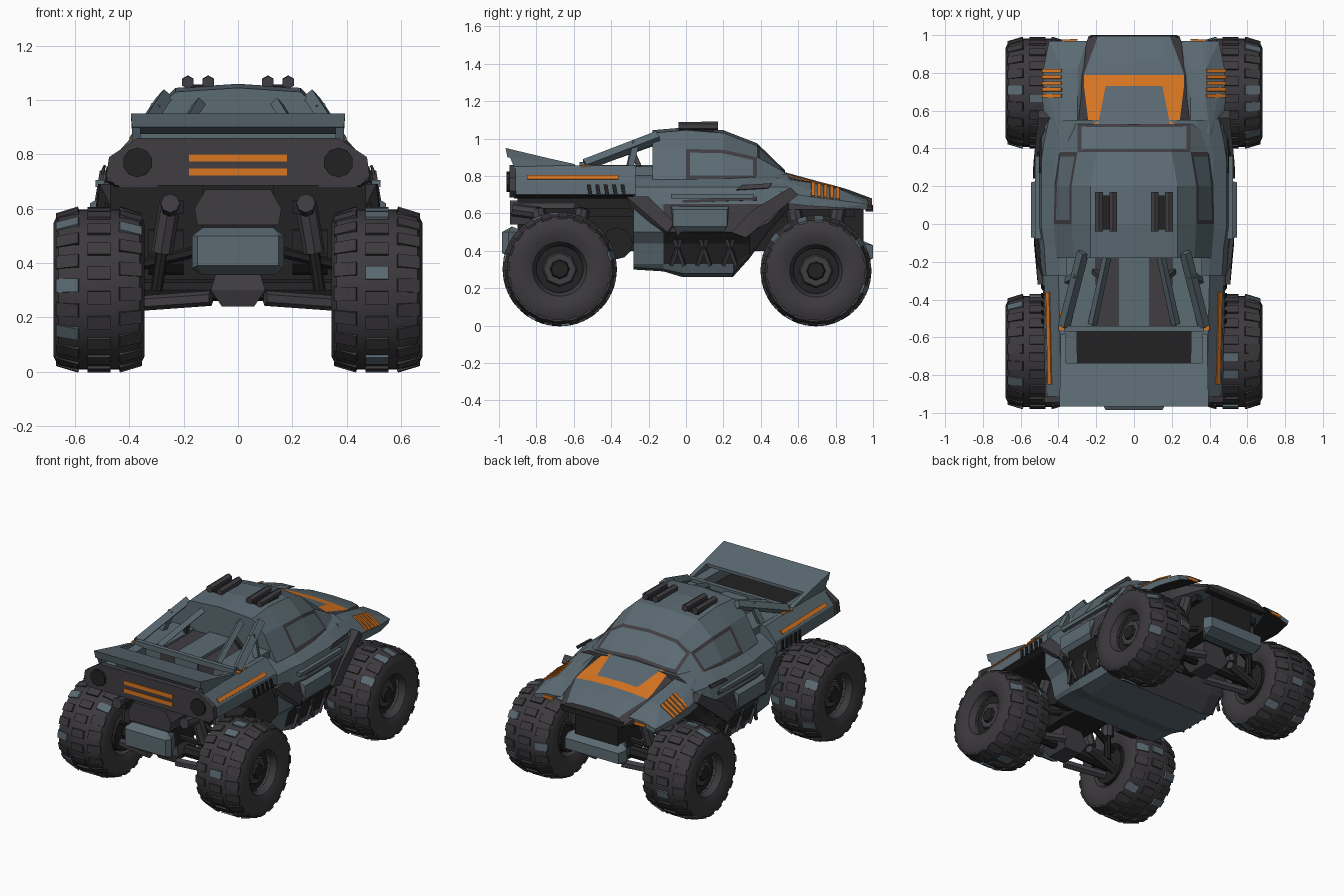
import bpy, bmesh, math, random
from mathutils import Vector, Matrix

random.seed(4)
if "Cube" in bpy.data.objects:
    bpy.data.objects.remove(bpy.data.objects["Cube"])


def material(name, *rgb):
    m = bpy.data.materials.new(name)
    m.use_nodes = True
    m.diffuse_color = (*rgb, 1)
    m.node_tree.nodes["Principled BSDF"].inputs["Base Color"].default_value = (*rgb, 1)
    return m


PAINT = material("blue_grey_paint", .105, .145, .17)
TRIM = material("dark_trim", .052, .048, .055)
RUBBER = material("tyre_rubber", .046, .042, .047)
BLACK = material("black_metal", .016, .016, .017)
ORANGE = material("orange_paint", .7, .18, .015)
SIDES = (("left", 1), ("right", -1))


def put(name, bm, mats, rule=None):
    bmesh.ops.recalc_face_normals(bm, faces=bm.faces)
    if rule:
        for f in bm.faces:
            f.material_index = rule(f.calc_center_median(), f.normal)
    mesh = bpy.data.meshes.new(name)
    bm.to_mesh(mesh)
    bm.free()
    for m in mats:
        mesh.materials.append(m)
    obj = bpy.data.objects.new(name, mesh)
    bpy.context.collection.objects.link(obj)
    return obj


def one_hull(name, points, mats, rule):
    bm = bmesh.new()
    for p in points:
        bm.verts.new(p)
    bmesh.ops.convex_hull(bm, input=bm.verts)
    loose = [v for v in bm.verts if not v.link_faces]
    bmesh.ops.delete(bm, geom=loose, context='VERTS')
    bmesh.ops.dissolve_limit(bm, angle_limit=.02, verts=bm.verts, edges=bm.edges)
    put(name, bm, mats, rule)


def hull(name, points, *mats, pair=True, rule=None):
    """Convex part: a mirrored pair, or one part symmetric about the middle."""
    if pair:
        for side, s in SIDES:
            one_hull(side + "_" + name, [(s * x, y, z) for x, y, z in points], mats, rule)
    else:
        one_hull(name, [(s * x, y, z) for x, y, z in points for s in (1, -1)], mats, rule)


def box(name, xs, ys, zs, mat, pair=True):
    hull(name, [(x, y, z) for x in xs for y in ys for z in zs], mat, pair=pair)


def plate(name, points, mat, pair=True):
    """Thin painted plate lying on a surface."""
    p = [Vector(q) for q in points]
    n = (p[1] - p[0]).cross(p[2] - p[0]).normalized() * .0045
    hull(name, [q + n for q in p] + [q - n for q in p], mat, pair=pair)


def tube(name, a, b, r, mat, sides=8, r2=None):
    for side, s in SIDES:
        p, q = (Vector((s * v[0], v[1], v[2])) for v in (a, b))
        d = q - p
        bm = bmesh.new()
        bmesh.ops.create_cone(bm, cap_ends=True, segments=sides, radius1=r, radius2=r2 or r, depth=d.length,
                              matrix=Matrix.Translation((p + q) / 2) @ d.to_track_quat('Z', 'Y').to_matrix().to_4x4())
        put(side + "_" + name, bm, [mat])


def loft(sections):
    """Skin through half profiles (x, z), mirrored, at stations along y."""
    bm, rings = bmesh.new(), []
    for y, half in sections:
        ring = half + [(-x, z) for x, z in reversed(half) if x > 0]
        rings.append([bm.verts.new((x, y, z)) for x, z in ring])
    n = len(rings[0])
    for a, b in zip(rings, rings[1:]):
        for j in range(n):
            bm.faces.new((a[j], a[(j + 1) % n], b[(j + 1) % n], b[j]))
    bm.faces.new(rings[0])
    bm.faces.new(rings[-1])
    bmesh.ops.recalc_face_normals(bm, faces=bm.faces)
    return bm


# Cabin with framed side windows and windscreen
cabin = loft([(y, [(0, top), (rx, top - .015), (wx, wz), (bx, .785), (bx, .73)]) for y, top, rx, wx, wz, bx in (
    (-.18, 1.045, .23, .32, .95, .41), (0, 1.06, .23, .33, .945, .425), (.2, 1.045, .23, .33, .94, .42),
    (.38, .975, .2, .3, .9, .40), (.53, .83, .2, .3, .815, .36))])


def frame(test):
    chosen = [f for f in cabin.faces if test(f.calc_center_median())]
    for f in bmesh.ops.inset_region(cabin, faces=chosen, thickness=.022, use_even_offset=True)["faces"]:
        f.material_index = 1


for side, s in SIDES:
    frame(lambda c: s * c.x > .34 and 0 < c.y < .38 and c.z > .79)
frame(lambda c: .38 < c.y < .52 and abs(c.x) < .29 and c.z > .8)
put("cabin", cabin, [PAINT, TRIM])

# Lower body with doors, sills and belly
PROFILE = ((.36, .81), (.42, .785), (.49, .74), (.515, .65), (.52, .5), (.47, .44), (.44, .33), (.42, .28), (.34, .26))
body = loft([(y, [(x * w, max(z, low + .012 * (8 - i)) if i < 8 else low) for i, (x, z) in enumerate(PROFILE)])
             for y, low, w in ((-.28, .3, .95), (-.12, .29, .97), (-.02, .26, 1), (.25, .26, 1),
                               (.34, .36, 1), (.44, .5, .97), (.55, .62, .92))])


def body_colour(c, n):
    if c.y < -.12:
        return 0 if abs(n.x) > .3 or n.z < -.5 else 2
    if n.y > .3 and c.z < .7:
        return 1
    if .34 < c.z < .47:
        return 2
    return 1 if .47 < c.z < .65 else 0


put("lower_body", body, [PAINT, TRIM, BLACK], body_colour)
hull("door_panel", [(x, y, z) for x, z, e in ((.51, .64, 0), (.545, .62, .01), (.545, .53, .01), (.5, .48, .04))
                    for y in (-.08 + e, .23 - e)], PAINT)
box("side_rail", (.48, .525), (-.08, .36), (.68, .705), PAINT)
plate("door_seam", [(.508, -.02, .655), (.508, .38, .67), (.502, .38, .69), (.508, -.02, .67)], TRIM)
hull("rear_arch_trim", [(.47, -.32, .69), (.51, -.32, .69), (.53, -.1, .5), (.48, -.1, .47), (.47, -.29, .61),
                        (.515, -.2, .69), (.53, -.06, .55)], TRIM)
hull("front_arch_trim", [(x, y, z) for y, z in ((.24, .5), (.32, .47), (.5, .62), (.6, .7), (.56, .74), (.36, .62))
                         for x in (.42, .535 - .1 * max(0, y - .3))], TRIM)
plate("door_mirror", [(.5, .27, .725), (.5, .44, .735), (.49, .46, .76), (.495, .3, .75)], TRIM)
for i in range(6):
    y = -.08 + i * .07
    tube("sill_lattice", (.465, y, .32), (.485, y + .05 * (-1) ** i, .46), .012, TRIM, 4)

# Hood with orange band
hood = loft([(y, [(0, z), (a, z - .005), (b, z - .015), (b + .05, z - .05), (b + .05, .62)]) for y, z, a, b in (
    (.44, .845, .19, .24), (.53, .82, .19, .24), (.73, .765, .15, .265), (.79, .75, .15, .265),
    (.86, .73, .15, .24), (.995, .68, .15, .19))])


def hood_colour(c, n):
    x = abs(c.x)
    if .53 < c.y < .79 and n.z > .7 and x < .255 and (x > .15 or c.y > .73):
        return 2
    return 1 if x > .21 or n.y > .8 else 0


put("hood", hood, [PAINT, TRIM, ORANGE], hood_colour)
box("nose_strip", (0, .23), (.96, 1), (.61, .645), BLACK, pair=False)

# Front fenders and their slats
hull("front_fender", [(x, y, z) for y, row in (
    (.48, ((.3, .8), (.4, .79), (.47, .72), (.47, .66))), (.66, ((.3, .77), (.38, .765), (.485, .69), (.485, .64))),
    (.82, ((.3, .735), (.38, .73), (.48, .67), (.48, .63))), (.97, ((.25, .68), (.36, .675), (.45, .65), (.44, .62))))
    for x, z in row], PAINT, BLACK, rule=lambda c, n: int(n.z < -.5))
for i in range(5):
    y = .67 + i * .033
    hi, lo = .77 - .22 * (y - .66), .695 - .12 * (y - .66)
    plate("fender_slat", [(.385, y, hi), (.486, y, lo), (.484, y + .018, lo - .002), (.385, y + .018, hi - .004)], ORANGE)
plate("marker_light", [(.3, .975, .645), (.38, .972, .645), (.38, .972, .665), (.3, .975, .665)], ORANGE)

# Rear side boxes, stripes, gills
hull("rear_quarter", [(x - e, y, z) for y, e in ((-.27, 0), (-.92, .015)) for x, z in (
    (.31, .845), (.4, .855), (.475, .77), (.485, .7), (.45, .68), (.31, .68))], PAINT, BLACK,
    rule=lambda c, n: int(n.z < -.5))
plate("side_stripe", [(.447, -.36, .802), (.465, -.36, .782), (.454, -.85, .782), (.436, -.85, .802)], ORANGE)
plate("corner_flash", [(.35, -.56, .853), (.4, -.56, .853), (.39, -.46, .854), (.36, -.5, .854)], ORANGE)
for i in range(5):
    y = -.53 + i * .045
    plate("side_gill", [(.48, y, .755), (.487, y + .01, .695), (.487, y + .03, .695), (.48, y + .02, .755)], BLACK)

# Load bed
box("bed_floor", (0, .33), (-.92, -.2), (.7, .78), BLACK, pair=False)
box("bed_tunnel", (0, .085), (-.55, -.17), (.75, .86), PAINT, pair=False)
box("bed_deck", (.2, .36), (-.54, -.17), (.76, .852), PAINT)
box("bed_channel", (.08, .21), (-.54, -.17), (.76, .84), TRIM)
box("bed_crossbar", (0, .37), (-.57, -.54), (.84, .875), PAINT, pair=False)
tube("roof_buttress", (.27, -.15, 1.01), (.37, -.54, .86), .032, PAINT, 4)
tube("buttress_post", (.3, -.27, .98), (.35, -.3, .85), .024, PAINT, 4)
tube("inner_strut", (.14, -.16, .99), (.22, -.53, .86), .024, PAINT, 4)
tube("inner_post", (.17, -.29, .94), (.21, -.25, .85), .018, TRIM, 4)

# Tail wing and rear face
hull("wing_blade", [(.395, -.965, .95), (.39, -.955, .9), (.39, -.735, .895), (.39, -.735, .875)], PAINT, pair=False)
hull("wing_endplate", [(x, y, z) for x in (.36, .39) for y, z in (
    (-.96, .945), (-.92, .85), (-.58, .85), (-.6, .865), (-.73, .895))], PAINT)
hull("tail_face", [(x, y, z) for y in (-.91, -.945) for x, z in (
    (.37, .86), (.475, .79), (.485, .72), (.45, .685), (.28, .69))], TRIM, pair=False)
for z in (.735, .787):
    box("tail_stripe", (0, .18), (-.95, -.941), (z - .013, z + .013), ORANGE, pair=False)
tube("tail_lamp", (.37, -.93, .77), (.37, -.96, .77), .055, BLACK, 10)
hull("rear_bumper", [(x, y, z) for x, z, y in ((.17, .5, -.95), (.17, .38, -.95), (.13, .53, -.93), (.13, .355, -.93),
                     (.15, .5, -.985), (.15, .39, -.985))] + [(.13, -.86, .4), (.13, -.86, .5)], PAINT, pair=False)
hull("rear_engine", [(x, y, z) for x, z in ((.16, .6), (.12, .67), (.15, .54)) for y in (-.94, -.6)], TRIM, pair=False)
hull("front_bumper", [(x, y, z) for x, z, y in ((.22, .44, .94), (.22, .36, .94), (.19, .46, .93), (.19, .33, .93),
                      (.2, .43, 1), (.2, .36, 1))] + [(.15, .85, .35), (.15, .85, .45)], PAINT, pair=False)

# Roof lamps
for x in (.11, .185):
    tube("roof_lamp", (x, -.04, 1.065), (x, .17, 1.067), .024, TRIM, 6)
box("lamp_base", (.1, .195), (-.03, .15), (1.03, 1.058), BLACK)

# Chassis, axles and suspension
box("rear_frame", (0, .13), (-.9, -.2), (.4, .7), BLACK, pair=False)
box("front_frame", (0, .16), (.25, .95), (.4, .65), BLACK, pair=False)
box("frame_rail", (.2, .24), (-.9, .9), (.58, .63), BLACK)
tube("exhaust_can", (.2, -.37, .44), (.33, -.37, .44), .085, BLACK, 12)
tube("tail_pipe", (.25, -.93, .62), (.25, -.78, .6), .035, TRIM)
for end, y in (("rear", -.675), ("front", .695)):
    hull(end + "_differential", [(x, y + dy, z) for x, dy, z in ((.06, .08, .24), (.06, -.08, .24), (.1, .1, .3),
         (.1, -.1, .3), (.07, .08, .4), (.07, -.08, .4))], TRIM, pair=False)
    tube(end + "_axle", (.05, y, .3), (.42, y, .3), .04, BLACK)
    for d in (-.12, .12):
        tube(end + "_lower_arm", (.1, y + d, .27), (.38, y + d / 3, .25), .028, TRIM, 6)
        tube(end + "_upper_arm", (.12, y + d, .45), (.37, y + d / 3, .39), .02, BLACK, 6)
        tube(end + "_damper", (.25, y + d, .63), (.3, y + d / 2, .3), .022, BLACK)
        tube(end + "_spring", (.25, y + d, .62), (.28, y + d * .7, .44), .04, TRIM)
    tube(end + "_brake", (.36, y, .3), (.42, y, .3), .12, BLACK, 14)

# Wheels: turned tyre, tread blocks, rim
TYRE = ((.11, .125), (.15, .145), (.168, .19), (.168, .245), (.15, .28), (.09, .295))
for end, y, r in (("rear", -.675, 1.0), ("front", .695, .97)):
    for side, s in SIDES:
        place = Matrix.Translation((s * .512, y, r * .302)) @ Matrix.Diagonal((s, r, r, 1))
        bm = bmesh.new()
        half = [bm.verts.new((x, 0, q)) for x, q in TYRE]
        half += [bm.verts.new((-x, 0, q)) for x, q in reversed(TYRE)]
        edges = [bm.edges.new(e) for e in zip(half, half[1:])]
        bmesh.ops.spin(bm, geom=half + edges, axis=(1, 0, 0), cent=(0, 0, 0), angle=math.tau, steps=36)
        bmesh.ops.remove_doubles(bm, verts=bm.verts, dist=.0005)
        for i in range(60):
            row = i % 3 - 1
            turn = Matrix.Rotation(math.tau * (i + .5 * abs(row)) / 60, 4, 'X')
            block = (Matrix.Translation((row * .115, 0, .294 - .011 * abs(row))) @ Matrix.Rotation(row * .3, 4, 'Y')
                     @ Matrix.Diagonal((.085, .05, .02, 1)))
            made = bmesh.ops.create_cube(bm, size=1, matrix=turn @ block)
            colour = int(random.random() < .12)
            for f in {f for v in made["verts"] for f in v.link_faces}:
                f.material_index = colour
        bm.transform(place)
        tyre = put(f"{end}_{side}_tyre", bm, [RUBBER, PAINT])
        bpy.ops.object.select_all(action='DESELECT')
        tyre.select_set(True)
        bpy.context.view_layer.objects.active = tyre
        bpy.ops.object.shade_smooth_by_angle(angle=math.radians(35))
    mid = r * .302
    tube(end + "_rim", (.42, y, mid), (.6, y, mid), .135 * r, BLACK, 20)
    tube(end + "_hub_ring", (.59, y, mid), (.615, y, mid), .1 * r, TRIM, 8, .085 * r)
    tube(end + "_hub_cap", (.6, y, mid), (.63, y, mid), .06 * r, BLACK, 8, .045 * r)
